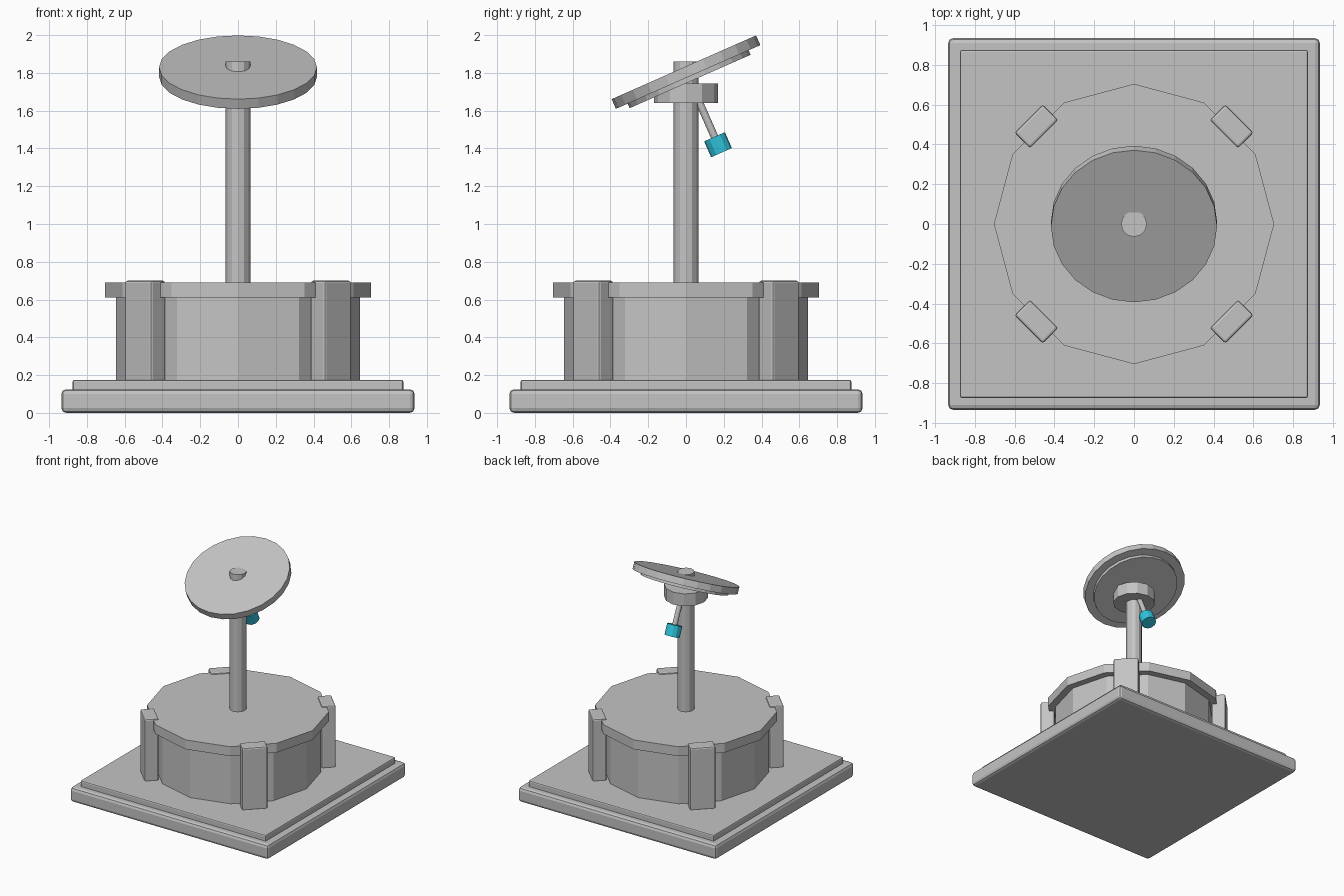
import bpy
from math import radians, pi
from mathutils import Matrix, Vector

cube = bpy.data.objects.get("Cube")
if cube:
    bpy.data.objects.remove(cube, do_unlink=True)


def material(name, color):
    mat = bpy.data.materials.new(name)
    mat.use_nodes = True
    mat.diffuse_color = color
    mat.node_tree.nodes["Principled BSDF"].inputs["Base Color"].default_value = color
    return mat


grey = material("grey", (0.55, 0.55, 0.55, 1))
teal = material("teal", (0.03, 0.55, 0.72, 1))


def box(name, size, z0, z1, bevel, center=(0, 0), turn=0):
    """Bevelled block standing between heights z0 and z1."""
    bpy.ops.mesh.primitive_cube_add(size=1)
    ob = bpy.context.object
    ob.name = name
    ob.data.transform(Matrix.Diagonal((size[0], size[1], z1 - z0, 1)))
    ob.location = (center[0], center[1], (z0 + z1) / 2)
    ob.rotation_euler.z = turn
    mod = ob.modifiers.new("soft_edges", "BEVEL")
    mod.width = bevel
    mod.segments = 2
    ob.data.materials.append(grey)
    return ob


def prism(name, radius, z0, z1, sides=12, mat=grey, frame=Matrix()):
    """Flat-sided cylinder with a corner on the x axis, placed in a frame."""
    bpy.ops.mesh.primitive_cylinder_add(vertices=sides, radius=radius, depth=z1 - z0)
    ob = bpy.context.object
    ob.name = name
    ob.matrix_world = frame @ Matrix.Translation((0, 0, (z0 + z1) / 2))
    ob.data.materials.append(mat)
    return ob


# Stepped square plinth
box("base_slab", (1.87, 1.87), 0, 0.125, 0.025)
box("base_step", (1.75, 1.75), 0.115, 0.175, 0.01)

# Twelve-sided drum with overhanging lid
prism("drum", 0.645, 0.17, 0.62)
prism("drum_lid", 0.705, 0.61, 0.69)

# Four corner buttresses, long side tangent to the drum
for i, side in enumerate(("back_left", "back_right", "front_right", "front_left")):
    spot = Matrix.Rotation(pi / 4 + i * pi / 2, 3, "Z") @ Vector((0.695, 0, 0))
    box("buttress_" + side, (0.11, 0.2), 0.165, 0.70, 0.012, spot.xy, pi / 4 + i * pi / 2)

# Mast and collar
prism("mast", 0.065, 0.68, 1.86)
prism("mast_collar", 0.17, 1.64, 1.745)

# Tilted dish with backing plate, feed rod and knob sharing one axis
tilt = Matrix.Translation((0, 0, 1.804)) @ Matrix.Rotation(radians(23.8), 4, "X")
prism("dish", 0.418, -0.028, 0.028, 24, frame=tilt)
prism("dish_backing", 0.35, -0.054, -0.02, 24, frame=tilt)
prism("feed_rod", 0.02, -0.4, -0.03, frame=tilt)
prism("feed_knob", 0.06, -0.466, -0.374, mat=teal, frame=tilt)
